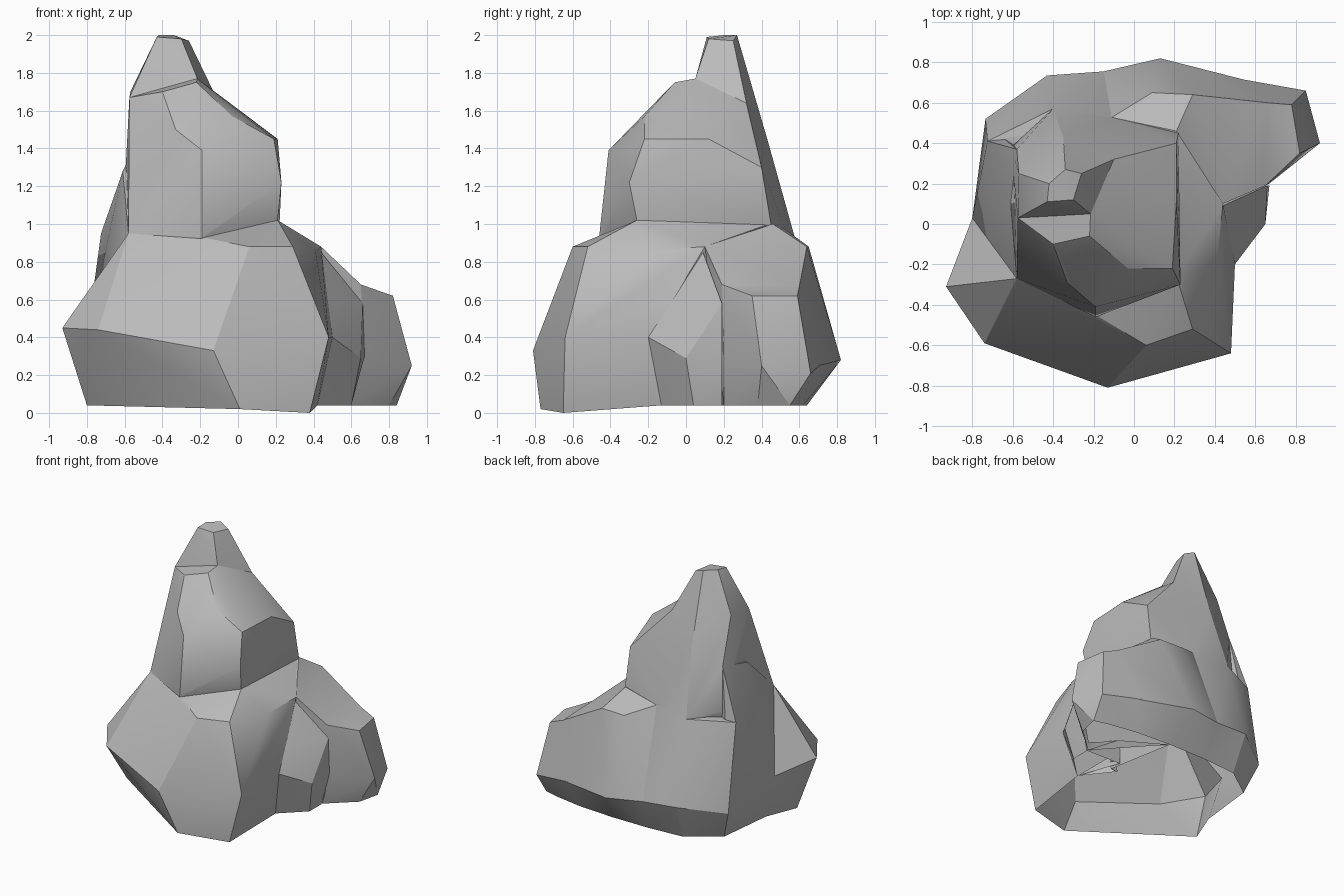
import bpy
import bmesh
import math

cube = bpy.data.objects.get("Cube")
if cube:
    bpy.data.objects.remove(cube, do_unlink=True)


def make_material(name, colour):
    material = bpy.data.materials.new(name)
    material.use_nodes = True
    material.diffuse_color = colour
    shader = next(n for n in material.node_tree.nodes if n.type == "BSDF_PRINCIPLED")
    shader.inputs["Base Color"].default_value = colour
    shader.inputs["Roughness"].default_value = 0.9
    return material


def make_boulder(name, corners, material):
    """A faceted convex boulder spanned by its outer corners."""
    bm = bmesh.new()
    for corner in corners:
        bm.verts.new(corner)
    hull = bmesh.ops.convex_hull(bm, input=bm.verts[:])
    buried = {v for v in hull["geom_interior"] + hull["geom_unused"]
              if isinstance(v, bmesh.types.BMVert)}
    bmesh.ops.delete(bm, geom=list(buried), context="VERTS")
    bmesh.ops.recalc_face_normals(bm, faces=bm.faces[:])
    mesh = bpy.data.meshes.new(name)
    bm.to_mesh(mesh)
    bm.free()
    mesh.materials.append(material)
    boulder = bpy.data.objects.new(name, mesh)
    bpy.context.collection.objects.link(boulder)
    return boulder


def activate(target):
    bpy.ops.object.select_all(action="DESELECT")
    target.select_set(True)
    bpy.context.view_layer.objects.active = target


def fuse(target, other):
    """Weld another boulder into the target and discard it."""
    activate(target)
    union = target.modifiers.new("weld", "BOOLEAN")
    union.operation = "UNION"
    union.solver = "EXACT"
    union.object = other
    bpy.ops.object.modifier_apply(modifier=union.name)
    bpy.data.objects.remove(other, do_unlink=True)


stone = make_material("grey stone", (0.5, 0.5, 0.5, 1.0))

# Front of the base: foot, widest belt, then shoulder
rock = make_boulder("rock", [
    (-.8, -.25, .04), (.01, -.77, .02), (.38, -.65, 0), (.42, -.13, .04),
    (-.7, 0, .04), (0, .4, .04),
    (-.93, -.31, .45), (-.74, -.59, .44), (-.13, -.81, .33), (.48, -.64, .4),
    (.5, -.19, .4), (-.8, .03, .4),
    (-.58, -.27, .95), (-.19, -.45, .93), (.06, -.6, .88), (.29, -.52, .88),
    (.41, -.2, .86), (.21, -.26, 1.02), (.44, .1, .88), (.21, .44, 1),
    (-.3, .3, .9),
], stone)

# Rear left of the base, sloping straight up into the peak
rear_left = make_boulder("rear_left", [
    (-.7, 0, .04), (-.65, .45, .04), (-.41, .62, .04), (-.12, .64, .04),
    (0, 0, .04), (-.8, .03, .4), (-.735, .52, .27), (-.43, .735, .32),
    (-.15, .755, .3), (-.725, .41, .95), (-.4, .57, .95), (-.11, .53, .97),
    (-.2, 0, .9),
], stone)

# Rear right of the base, carrying the small shelf
rear_right = make_boulder("rear_right", [
    (-.12, .64, .04), (.2, .64, .04), (-.15, .755, .3), (.13, .82, .28),
    (-.11, .53, .97), (.09, .65, .88), (.29, .64, .88), (.21, .46, 1),
    (.44, .1, .88), (.3, .1, .04), (-.2, .1, .04), (-.2, .1, .9),
], stone)

# Left flank running up beside the peak
flank = make_boulder("flank", [
    (-.8, .03, .4), (-.725, .41, .95), (-.58, .37, 1.34), (-.61, .1, 1.28),
    (-.58, -.27, .95), (-.735, .5, .3), (-.3, .2, 1.3), (-.3, .2, .5),
], stone)

# Upper lump standing on the shoulder
lump_foot = [
    (-.4, -.25, .6), (.12, -.2, .6), (.12, .35, .6), (-.5, .35, .6),
    (-.61, .38, 1), (-.58, -.27, .95), (-.19, -.46, .93), (.21, -.26, 1.02),
    (.22, .45, 1), (-.11, .53, .96), (-.4, .57, .95),
]
lump_crown = [
    (-.19, -.41, 1.39), (.23, -.3, 1.22), (.19, -.22, 1.45), (-.03, -.22, 1.57),
    (.21, .12, 1.45), (.21, .4, 1.3), (-.22, -.06, 1.75), (-.4, -.1, 1.7),
    (-.33, -.29, 1.5), (-.575, .03, 1.67), (-.57, .25, 1.7), (-.215, .05, 1.77),
    (-.1, .32, 1.64), (-.35, .43, 1.45), (-.58, .37, 1.34),
]
lump = make_boulder("lump", lump_foot + lump_crown, stone)

# Blunt spire at the summit
spire = make_boulder("spire", [
    (-.43, .11, 1.99), (-.3, .12, 1.98), (-.26, .25, 1.97), (-.34, .27, 2),
    (-.42, .2, 2), (-.575, .03, 1.67), (-.57, .25, 1.7), (-.215, .05, 1.77),
    (-.1, .32, 1.64), (-.35, .43, 1.45), (-.3, .2, 1.4),
], stone)

# Sloping root of the arm, below the back shelf
arm_root = make_boulder("arm_root", [
    (.09, .65, .88), (.29, .64, .88), (.44, .1, .88), (.65, .19, .68),
    (.66, .6, .67), (.66, .2, .3), (.6, .2, .04), (.5, .62, .04),
    (.2, .64, .04), (.4, .74, .28), (.13, .82, .28), (.6, .7, .25),
    (.2, .2, .3),
], stone)

# Blocky end of the arm
arm_end = make_boulder("arm_end", [
    (.92, .4, .25), (.85, .66, .21), (.82, .35, .62), (.78, .59, .62),
    (.65, .19, .68), (.66, .6, .67), (.67, .2, .3), (.6, .2, .04),
    (.8, .38, .04), (.84, .55, .04), (.73, .58, .04), (.5, .62, .04),
    (.4, .74, .28), (.3, .3, .3),
], stone)

# Low step filling the corner between the base and the arm
step = make_boulder("step", [
    (.5, -.2, .4), (.65, 0, .29), (.6, .04, .04), (.42, -.13, .04),
    (.67, .19, .3), (.6, .19, .04), (.66, .19, .58), (.44, .09, .85),
    (.3, .2, .3), (.3, .2, .04), (.3, -.15, .3),
], stone)

for part in (rear_left, rear_right, flank, lump, spire, arm_root, arm_end, step):
    fuse(rock, part)

# Clean the seams and leave the underside open
bm = bmesh.new()
bm.from_mesh(rock.data)
bmesh.ops.remove_doubles(bm, verts=bm.verts[:], dist=0.004)
bmesh.ops.recalc_face_normals(bm, faces=bm.faces[:])
underside = [f for f in bm.faces if all(v.co.z < 0.05 for v in f.verts)]
bmesh.ops.delete(bm, geom=underside, context="FACES")
bmesh.ops.dissolve_limit(bm, angle_limit=math.radians(3),
                         verts=bm.verts[:], edges=bm.edges[:])
bm.to_mesh(rock.data)
bm.free()

activate(rock)
bpy.ops.object.shade_smooth_by_angle(angle=math.radians(25))
